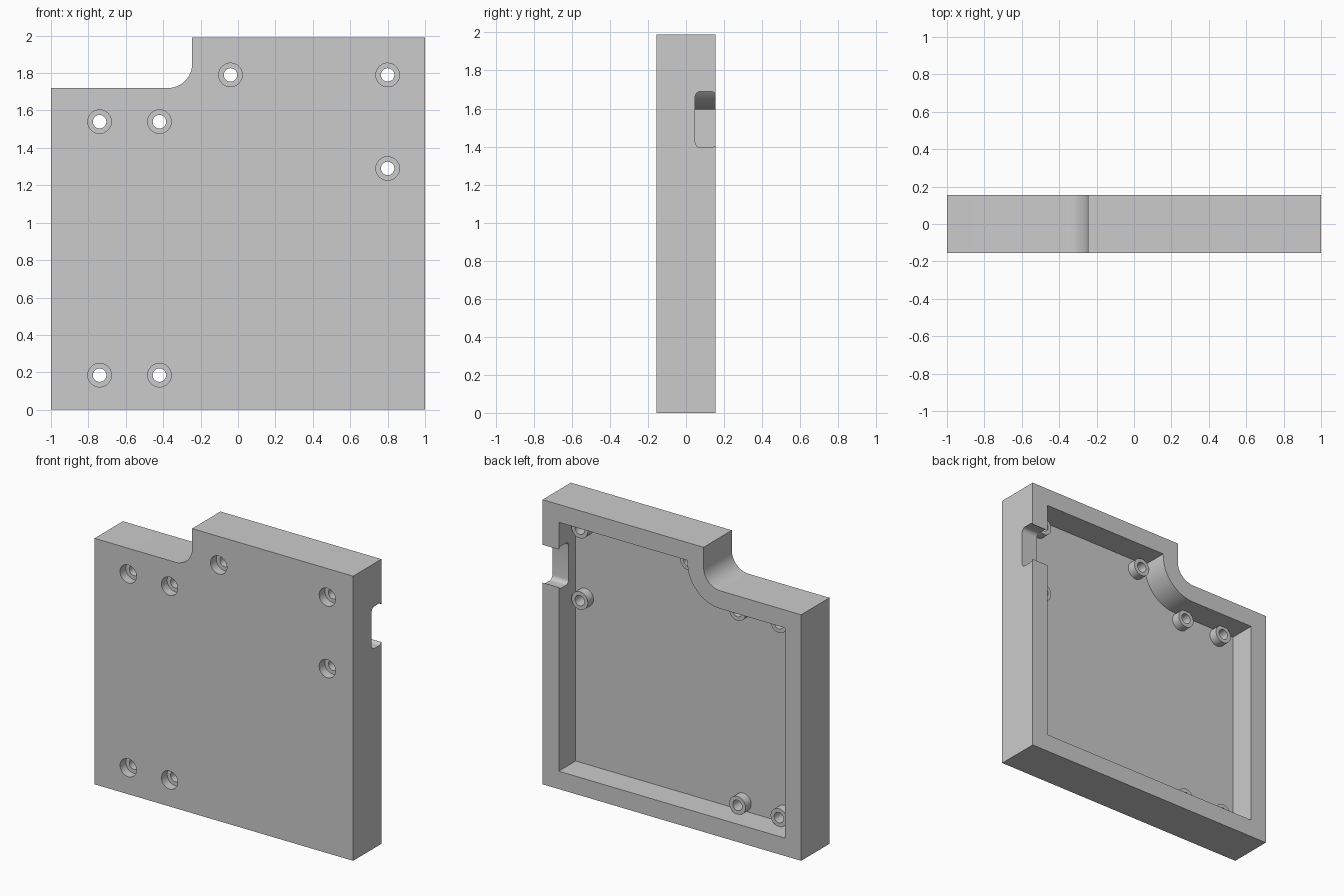
import bpy, bmesh, math

if "Cube" in bpy.data.objects:
    bpy.data.objects.remove(bpy.data.objects["Cube"])

D = 0.156            # half depth
WALL = 0.125         # rim thickness
FLOOR = -0.031       # inner face of the front panel
H = 1.99
SCREWS = [(-0.74, 1.54), (-0.42, 1.54), (-0.04, 1.79), (0.80, 1.79),
          (0.80, 1.29), (-0.74, 0.185), (-0.42, 0.185)]

grey = bpy.data.materials.new("plain grey")
grey.diffuse_color = (0.6, 0.6, 0.6, 1)
grey.use_nodes = True
grey.node_tree.nodes["Principled BSDF"].inputs["Base Color"].default_value = grey.diffuse_color


def prism(name, points, vector):
    """Extrude a closed 3D outline along a vector."""
    bm = bmesh.new()
    face = bm.faces.new([bm.verts.new(p) for p in points])
    new = bmesh.ops.extrude_face_region(bm, geom=[face])["geom"]
    bmesh.ops.translate(bm, vec=vector, verts=[v for v in new if isinstance(v, bmesh.types.BMVert)])
    bmesh.ops.recalc_face_normals(bm, faces=bm.faces)
    mesh = bpy.data.meshes.new(name)
    bm.to_mesh(mesh)
    bm.free()
    mesh.materials.append(grey)
    ob = bpy.data.objects.new(name, mesh)
    bpy.context.collection.objects.link(ob)
    return ob


def arc(cx, cz, r, a0, a1, n):
    return [(cx + r * math.cos(math.radians(a0 + (a1 - a0) * i / n)),
             cz + r * math.sin(math.radians(a0 + (a1 - a0) * i / n))) for i in range(n + 1)]


def outline(inset, y):
    """Square with a rounded notch at the upper left, shrunk by inset."""
    t = inset
    pts = [(-1 + t, t), (1 - t, t), (1 - t, H - t), (-0.245 + t, H - t)]
    pts += arc(-0.375, 1.85, 0.13 + t, 0, -90, 16) + [(-1 + t, 1.72 - t)]
    return [(x, y, z) for x, z in pts]


def cylinder(name, x, z, r, y0, y1):
    pts = [(px, y0, pz) for px, pz in arc(x, z, r, 0, 360, 32)[:-1]]
    return prism(name, pts, (0, y1 - y0, 0))


def combine(target, tool, operation):
    """Apply an exact boolean and remove the tool."""
    mod = target.modifiers.new("boolean", 'BOOLEAN')
    mod.operation, mod.solver, mod.object = operation, 'EXACT', tool
    bpy.context.view_layer.objects.active = target
    bpy.ops.object.modifier_apply(modifier=mod.name)
    bpy.data.objects.remove(tool)


# tray: notched panel hollowed from the back
tray = prism("cover_tray", outline(0, -D), (0, 2 * D, 0))
combine(tray, prism("cavity", outline(WALL, FLOOR), (0, 0.5, 0)), 'DIFFERENCE')

# rounded slot through the right wall
y0, y1, z0, z1, r = 0.048, 0.160, 1.395, 1.69, 0.03
slot = (arc(y1 - r, z1 - r, r, 0, 90, 6) + arc(y0 + r, z1 - r, r, 90, 180, 6)
        + arc(y0 + r, z0 + r, r, 180, 270, 6) + arc(y1 - r, z0 + r, r, 270, 360, 6))
combine(tray, prism("slot", [(0.8, y, z) for y, z in slot], (0.4, 0, 0)), 'DIFFERENCE')

# screw bosses, counterbores and through holes
for x, z in SCREWS:
    combine(tray, cylinder("boss", x, z, 0.063, FLOOR - 0.03, FLOOR + 0.063), 'UNION')
    combine(tray, cylinder("counterbore", x, z, 0.0632, -0.3, -D + 0.063), 'DIFFERENCE')
    combine(tray, cylinder("screw_hole", x, z, 0.036, -0.3, 0.1), 'DIFFERENCE')

# smooth curved walls, keep hard edges
bpy.ops.object.select_all(action='DESELECT')
tray.select_set(True)
bpy.context.view_layer.objects.active = tray
bpy.ops.object.shade_smooth_by_angle(angle=math.radians(30))
